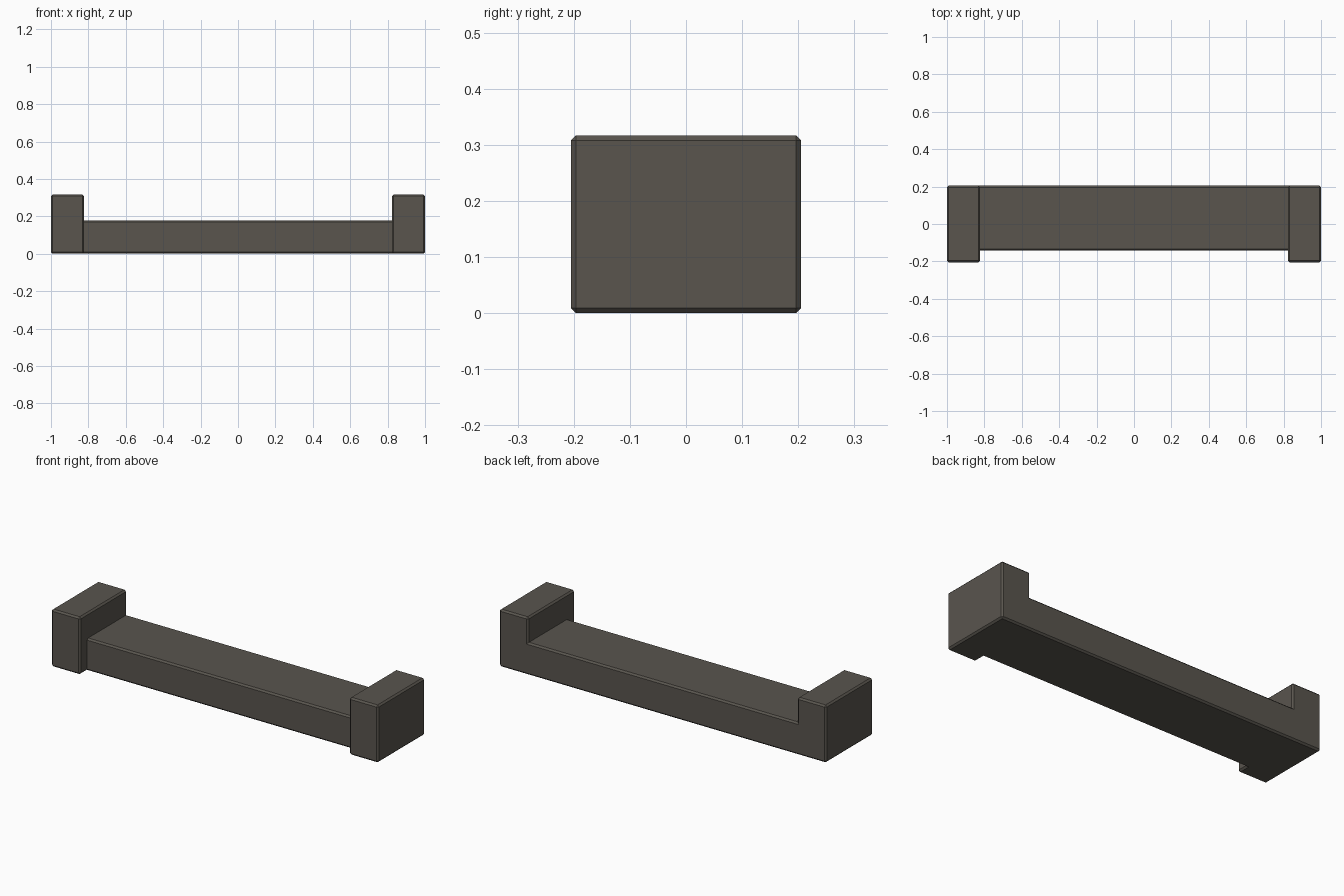
import bpy
import bmesh
from mathutils import Vector

cube = bpy.data.objects.get("Cube")
if cube:
    bpy.data.objects.remove(cube, do_unlink=True)

# Main sizes
OUT, INN = 1.0, 0.823
BACK, FRONT, RECESS = 0.205, -0.205, -0.142
BEAM_H, END_H, CHAMFER = 0.178, 0.317, 0.009

stone = bpy.data.materials.new("dark warm grey")
stone.use_nodes = True
stone.diffuse_color = (0.1, 0.09, 0.076, 1)
stone.node_tree.nodes["Principled BSDF"].inputs["Base Color"].default_value = stone.diffuse_color

bm = bmesh.new()


def raise_faces(faces, height):
    """Extrude faces straight up and return the new top faces."""
    geom = bmesh.ops.extrude_face_region(bm, geom=faces)["geom"]
    bmesh.ops.translate(bm, vec=Vector((0, 0, height)),
                        verts=[g for g in geom if isinstance(g, bmesh.types.BMVert)])
    return [g for g in geom if isinstance(g, bmesh.types.BMFace)]


# Floor plan: two wide ends joined by a beam recessed at the front
plan = []
inner = []
for s in (-1, 1):
    v = [bm.verts.new((s * x, y, 0)) for x, y in
         ((OUT, BACK), (OUT, FRONT), (INN, FRONT), (INN, RECESS), (INN, BACK))]
    plan.append(bm.faces.new(v))
    inner.append(v[3:])
plan.append(bm.faces.new(inner[0] + inner[1][::-1]))
bmesh.ops.recalc_face_normals(bm, faces=bm.faces)

# Raise the beam level, then the taller end blocks
tops = raise_faces(plan, BEAM_H)
for side in (-1, 1):
    raise_faces([f for f in tops if f.is_valid
                 and f.calc_center_median().x * side > INN], END_H - BEAM_H)

# Merge flat seams, then chamfer only the outward edges
bmesh.ops.recalc_face_normals(bm, faces=bm.faces)
bmesh.ops.dissolve_limit(bm, angle_limit=0.01, verts=bm.verts, edges=bm.edges)
bm.normal_update()
convex = [e for e in bm.edges if e.is_manifold and e.calc_face_angle_signed() > 0.1]
bmesh.ops.bevel(bm, geom=convex, offset=CHAMFER, offset_type='OFFSET',
                segments=1, profile=0.5, affect='EDGES', clamp_overlap=True)
bmesh.ops.recalc_face_normals(bm, faces=bm.faces)

mesh = bpy.data.meshes.new("beam_with_end_blocks")
bm.to_mesh(mesh)
bm.free()
mesh.materials.append(stone)
body = bpy.data.objects.new("beam_with_end_blocks", mesh)
bpy.context.collection.objects.link(body)
